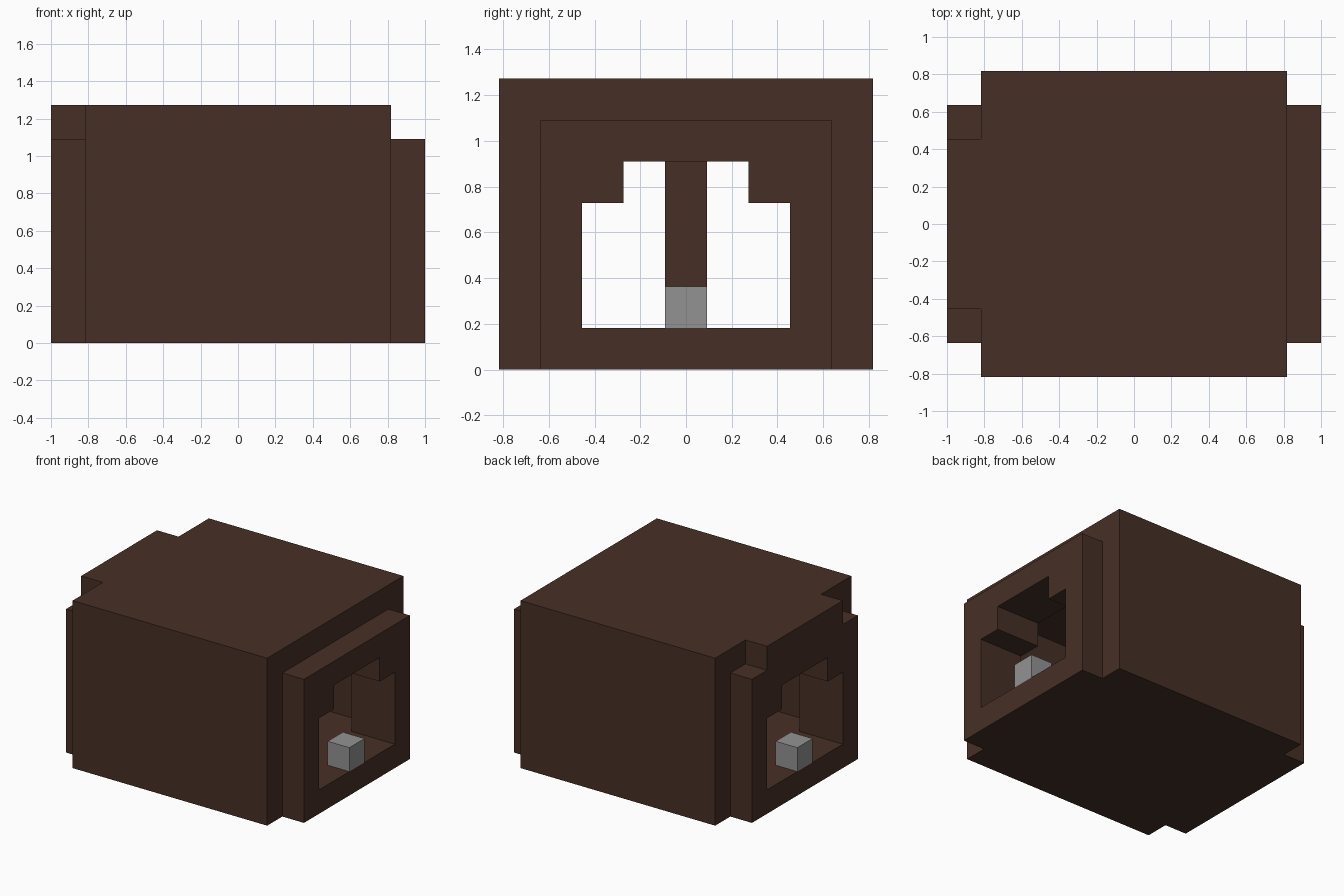
import bpy
import bmesh

U = 2 / 11  # one block

default = bpy.data.objects.get("Cube")
if default:
    bpy.data.objects.remove(default, do_unlink=True)


def material(name, colour):
    mat = bpy.data.materials.new(name)
    mat.use_nodes = True
    mat.diffuse_color = (*colour, 1)
    bsdf = next(n for n in mat.node_tree.nodes if n.type == "BSDF_PRINCIPLED")
    bsdf.inputs["Base Color"].default_value = (*colour, 1)
    bsdf.inputs["Roughness"].default_value = 0.9
    return mat


brown = material("dark brown", (0.062, 0.029, 0.019))
grey = material("stone grey", (0.29, 0.29, 0.29))


def prism(name, half, x0, x1, mat):
    """Extrude a left-right symmetric (y, z) outline along x, in blocks."""
    outline = half + [(-y, z) for y, z in reversed(half)]
    bm = bmesh.new()
    face = bm.faces.new([bm.verts.new((x0 * U, y * U, z * U)) for y, z in outline])
    extruded = bmesh.ops.extrude_face_region(bm, geom=[face])["geom"]
    moved = [v for v in extruded if isinstance(v, bmesh.types.BMVert)]
    bmesh.ops.translate(bm, verts=moved, vec=((x1 - x0) * U, 0, 0))
    bmesh.ops.recalc_face_normals(bm, faces=bm.faces)
    mesh = bpy.data.meshes.new(name)
    bm.to_mesh(mesh)
    bm.free()
    mesh.materials.append(mat)
    obj = bpy.data.objects.new(name, mesh)
    bpy.context.collection.objects.link(obj)
    return obj


def rect(half_width, z0, z1):
    return [(half_width, z0), (half_width, z1)]


def cut(obj, cutter):
    mod = obj.modifiers.new("cut", "BOOLEAN")
    mod.operation = "DIFFERENCE"
    mod.solver = "EXACT"
    mod.object = cutter
    bpy.context.view_layer.objects.active = obj
    bpy.ops.object.modifier_apply(modifier=mod.name)


# Hollow main block and the two end frames
body = prism("body", rect(4.5, 0, 7), -4.5, 4.5, brown)
left_frame = prism("left_frame", rect(3.5, 0, 6), 4.5, 5.5, brown)
right_frame = prism("right_frame", rect(3.5, 0, 6) + [(2.5, 6), (2.5, 7)],
                    -5.5, -4.5, brown)

# Inner room and the stepped doorway running through both ends
room = prism("room_cutter", rect(3.5, 1, 6), -3.5, 3.5, brown)
doorway = prism("doorway_cutter", rect(2.5, 1, 4) + rect(1.5, 4, 5), -6, 6, brown)
cut(body, room)
for part in (body, left_frame, right_frame):
    cut(part, doorway)
for cutter in (room, doorway):
    bpy.data.objects.remove(cutter, do_unlink=True)

# Post in the middle of the room
prism("centre_post", rect(0.5, 1, 6), -0.5, 0.5, brown)

# Grey block on each doorstep
for side, x in (("left", 4.5), ("right", -5.5)):
    prism(side + "_doorstep_block", rect(0.5, 1, 2), x, x + 1, grey)
